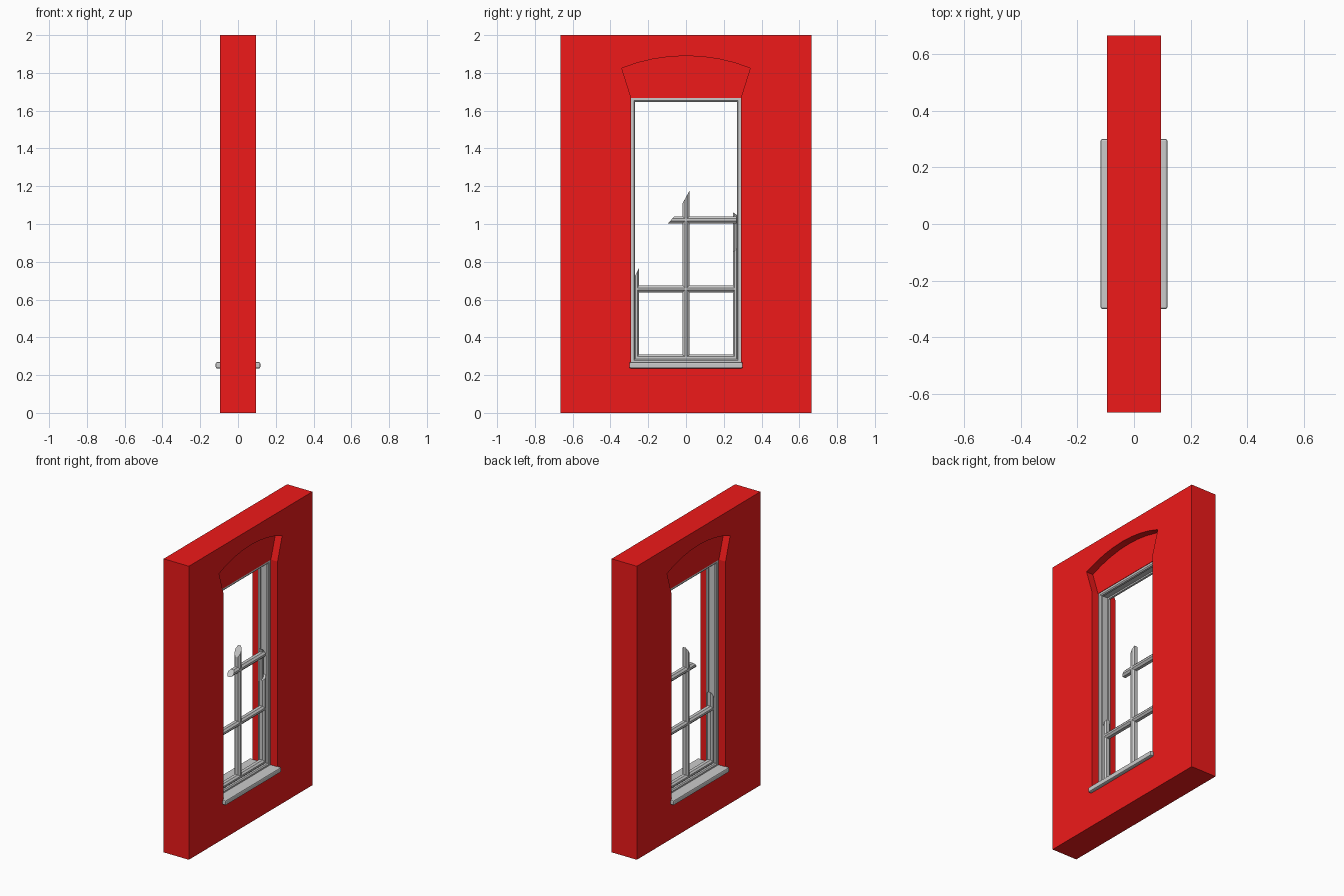
import bpy, bmesh, math

if "Cube" in bpy.data.objects:
    bpy.data.objects.remove(bpy.data.objects["Cube"])

RED = bpy.data.materials.new("red_paint")
RED.diffuse_color = (0.86, 0.01, 0.01, 1)
RED.use_nodes = True
RED.node_tree.nodes["Principled BSDF"].inputs["Base Color"].default_value = RED.diffuse_color


def finish(name, bm, mat=None):
    bmesh.ops.recalc_face_normals(bm, faces=bm.faces)
    me = bpy.data.meshes.new(name)
    bm.to_mesh(me)
    bm.free()
    ob = bpy.data.objects.new(name, me)
    bpy.context.collection.objects.link(ob)
    if mat:
        me.materials.append(mat)
    return ob


def slab(name, loops, half, mat):
    """Outline (plus holes) in the YZ plane, extruded along X."""
    bm = bmesh.new()
    for loop in loops:
        vs = [bm.verts.new((-half, y, z)) for y, z in loop]
        for i in range(len(vs)):
            bm.edges.new((vs[i - 1], vs[i]))
    bmesh.ops.triangle_fill(bm, edges=bm.edges[:], use_beauty=True)
    ext = bmesh.ops.extrude_face_region(bm, geom=bm.faces[:], use_keep_orig=True)
    moved = [g for g in ext["geom"] if isinstance(g, bmesh.types.BMVert)]
    bmesh.ops.translate(bm, verts=moved, vec=(2 * half, 0, 0))
    return finish(name, bm, mat)


def bar(name, axis, centre, w, start, end, d=0.022, x=0):
    """Chamfered bar along 'y' or 'z'; start/end give the cut at each edge."""
    f, s = w * 0.35, d * 0.5
    prof = [(-f, -d), (f, -d), (w, -s), (w, s), (f, d), (-f, d), (-w, s), (-w, -s)]
    bm = bmesh.new()
    rings = []
    for a, b in (start, end):
        ring = []
        for u, px in prof:
            t = a + (b - a) * (u + w) / (2 * w)
            co = (x + px, centre + u, t) if axis == 'z' else (x + px, t, centre + u)
            ring.append(bm.verts.new(co))
        rings.append(ring)
        bm.faces.new(ring)
    for i in range(8):
        bm.faces.new((rings[0][i - 1], rings[0][i], rings[1][i], rings[1][i - 1]))
    return finish(name, bm)


# Arched head outline: circular arc through the crown
R, half_w, spring = 0.9215, 0.34, 1.825
amax = math.asin(half_w / R)
N = 8
arc = [(R * math.sin(a), 1.89 - R + R * math.cos(a))
       for a in (amax - 2 * amax * i / N for i in range(N + 1))]
W, TOP = 0.29, 1.667

# Wall with opening, and the recessed panel filling the arch
outer = [(-0.665, 0), (0.665, 0), (0.665, 2), (-0.665, 2)]
opening = [(-W, 0.25), (W, 0.25), (W, TOP)] + arc + [(-W, TOP)]
slab("wall", [outer, opening], 0.095, RED)
slab("arch_panel", [[(-W, TOP), (W, TOP)] + arc], 0.045, RED)

# Window frame: grooved profile (inset, x) swept round the opening
prof = [(0, -0.042), (0.014, -0.042), (0.021, -0.036), (0.021, -0.022), (0.011, -0.022),
        (0.011, 0.022), (0.021, 0.022), (0.021, 0.036), (0.014, 0.042), (0, 0.042)]
bm = bmesh.new()
rings = [[bm.verts.new((x, sy * (W - i), (TOP - i) if up else (0.264 + i)))
          for sy, up in ((-1, 0), (1, 0), (1, 1), (-1, 1))] for i, x in prof]
for k in range(len(rings)):
    for c in range(4):
        bm.faces.new((rings[k - 1][c - 1], rings[k - 1][c], rings[k][c], rings[k][c - 1]))
finish("window_frame", bm)

# Sill running through the wall
bm = bmesh.new()
bmesh.ops.create_cube(bm, size=1)
bmesh.ops.scale(bm, vec=(0.236, 0.60, 0.033), verts=bm.verts)
bmesh.ops.translate(bm, vec=(0, 0, 0.252), verts=bm.verts)
bmesh.ops.bevel(bm, geom=bm.edges[:], offset=0.007, segments=2, profile=0.5, affect='EDGES')
finish("sill", bm)

# Broken sash: rails, muntins and stiles with splintered ends
bar("bottom_rail", 'y', 0.292, 0.016, (-0.268, -0.268), (0.268, 0.268))
bar("lower_muntin", 'y', 0.656, 0.018, (-0.268, -0.268), (0.268, 0.268))
bar("upper_muntin", 'y', 1.022, 0.019, (-0.095, -0.062), (0.268, 0.268))
bar("centre_muntin", 'z', 0, 0.018, (0.28, 0.28), (1.11, 1.175))
bar("left_stile", 'z', -0.263, 0.015, (0.28, 0.28), (0.71, 0.77))
bar("right_stile", 'z', 0.263, 0.015, (0.28, 0.28), (0.85, 0.88))
bar("right_stile_splinter", 'z', 0.261, 0.013, (0.84, 0.84), (1.062, 1.045), 0.014, -0.008)
